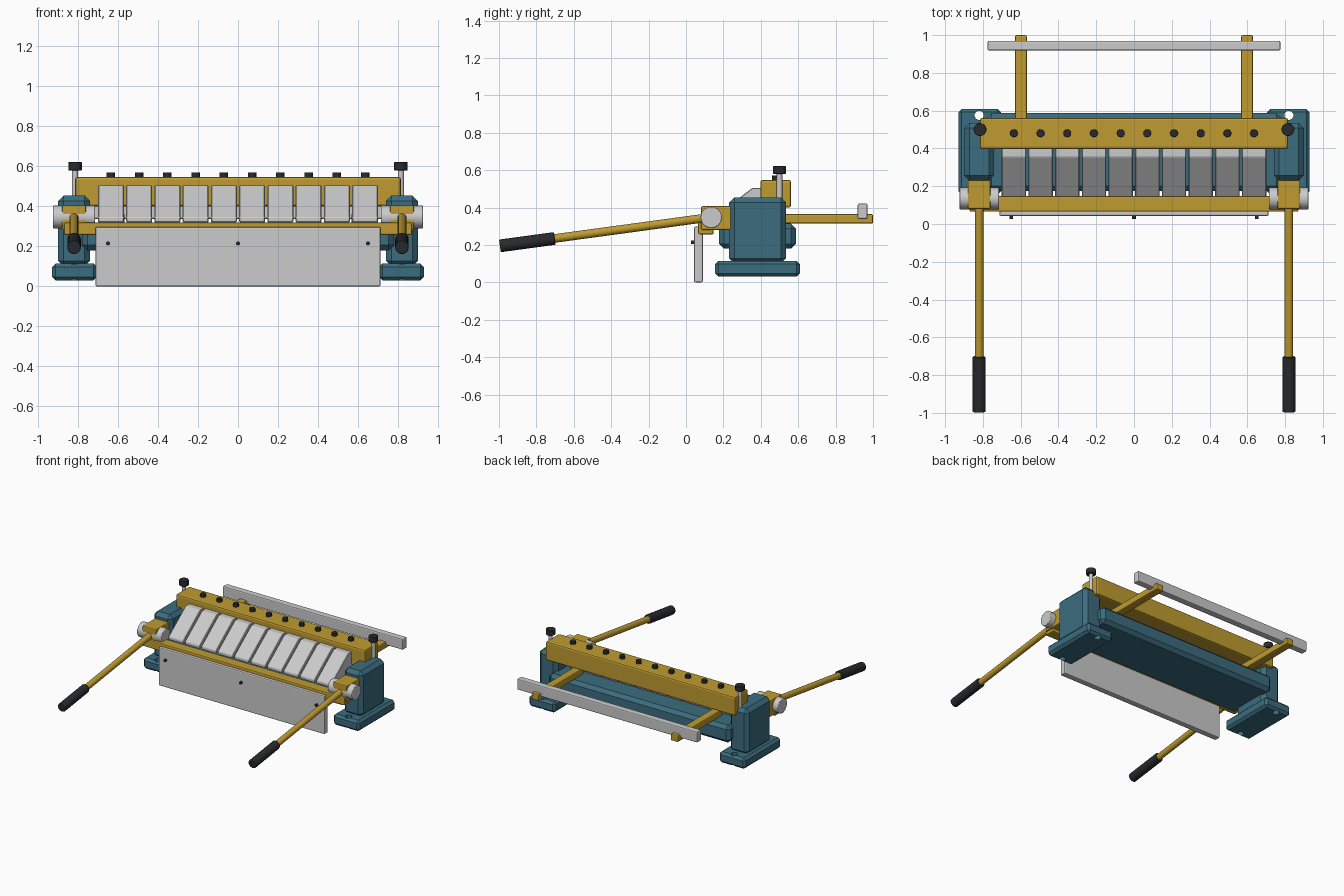
import bpy, bmesh
from mathutils import Vector

if "Cube" in bpy.data.objects:
    bpy.data.objects.remove(bpy.data.objects["Cube"])


def material(name, rgb):
    m = bpy.data.materials.new(name)
    m.diffuse_color = (*rgb, 1)
    m.use_nodes = True
    m.node_tree.nodes["Principled BSDF"].inputs["Base Color"].default_value = m.diffuse_color
    return m


TEAL = material("teal_paint", (0.045, 0.15, 0.21))
YELLOW = material("yellow_paint", (0.52, 0.33, 0.03))
BLACK = material("black_rubber", (0.022, 0.023, 0.027))


def finish(ob, mat=None, bevel=0, segments=2):
    if mat:
        ob.data.materials.append(mat)
    if bevel:
        b = ob.modifiers.new("bevel", 'BEVEL')
        b.width, b.segments, b.limit_method = bevel, segments, 'ANGLE'
    return ob


def mesh_object(name, bm):
    bmesh.ops.recalc_face_normals(bm, faces=bm.faces)
    me = bpy.data.meshes.new(name)
    bm.to_mesh(me)
    bm.free()
    ob = bpy.data.objects.new(name, me)
    bpy.context.collection.objects.link(ob)
    return ob


def box(name, x, y, z, mat=None, bevel=0.008, segments=2):
    """Box from (min, max) ranges on each axis."""
    bm = bmesh.new()
    bmesh.ops.create_cube(bm, size=1)
    for v in bm.verts:
        v.co = [r[0] if c < 0 else r[1] for c, r in zip(v.co, (x, y, z))]
    return finish(mesh_object(name, bm), mat, bevel, segments)


def rod(name, a, b, r, mat=None, bevel=0, sides=24):
    """Cylinder between two points."""
    a, b = Vector(a), Vector(b)
    d = b - a
    bpy.ops.mesh.primitive_cylinder_add(vertices=sides, radius=r, depth=d.length, location=(a + b) / 2,
                                        rotation=d.to_track_quat('Z', 'Y').to_euler())
    ob = bpy.context.object
    ob.name = name
    bpy.ops.object.shade_smooth_by_angle()
    return finish(ob, mat, bevel)


def span(s, a, b):
    """Range a..b measured outward on side s."""
    return tuple(sorted((s * a, s * b)))


def drill(ob, x, y, r):
    cutter = rod("hole_cutter", (x, y, -0.1), (x, y, 0.25), r)
    cutter.hide_render = True
    m = ob.modifiers.new("hole", 'BOOLEAN')
    m.operation, m.object, m.solver = 'DIFFERENCE', cutter, 'EXACT'
    bpy.context.view_layer.objects.active = ob
    for mod in [mod.name for mod in ob.modifiers]:
        bpy.ops.object.modifier_apply(modifier=mod)
    bpy.data.objects.remove(cutter)


# Everything repeated on the left and right end
for s, side in ((-1, "left"), (1, "right")):
    c = s * 0.82
    # bolt-down foot with two holes, and chamfered upright
    foot = box("foot_" + side, span(s, 0.705, 0.93), (0.155, 0.61), (0.03, 0.115), TEAL, 0.018, 1)
    for y in (0.19, 0.575):
        drill(foot, c, y, 0.024)
    box("upright_" + side, span(s, 0.74, 0.90), (0.23, 0.535), (0.10, 0.455), TEAL, 0.028, 1)
    # hinge block and pivot pin
    box("hinge_block_" + side, span(s, 0.76, 0.88), (0.08, 0.245), (0.28, 0.407), YELLOW)
    rod("hinge_pin_" + side, (s * 0.715, 0.135, 0.347), (s * 0.925, 0.135, 0.347), 0.057, None, 0.005, 32)
    # lever with grip
    pivot, tip = Vector((c, 0.11, 0.345)), Vector((c, -0.995, 0.195))
    rod("lever_" + side, pivot, pivot.lerp(tip, 0.95), 0.023, YELLOW)
    rod("grip_" + side, pivot.lerp(tip, 0.735), tip, 0.034, BLACK, 0.004)
    # clamp adjusting screw
    rod("clamp_screw_" + side, (s * 0.815, 0.5, 0.40), (s * 0.815, 0.5, 0.59), 0.015)
    rod("clamp_knob_" + side, (s * 0.815, 0.5, 0.58), (s * 0.815, 0.5, 0.622), 0.034, BLACK, 0.003)
    # back gauge arm
    box("gauge_arm_" + side, span(s, 0.567, 0.63), (0.45, 1.0), (0.314, 0.365), YELLOW)

# Bed, clamp beam, folding beam, apron and back gauge
box("bed_beam", (-0.78, 0.78), (0.176, 0.587), (0.18, 0.315), TEAL, 0.026, 1)
box("clamp_beam", (-0.815, 0.815), (0.397, 0.562), (0.40, 0.547), YELLOW, 0.012)
box("folding_beam", (-0.87, 0.87), (0.065, 0.148), (0.257, 0.32), YELLOW)
box("front_apron", (-0.713, 0.713), (0.043, 0.09), (0, 0.298))
box("gauge_fence", (-0.775, 0.775), (0.918, 0.97), (0.338, 0.422))

# Apron bolts
for i, x in enumerate((-0.65, 0, 0.65)):
    rod(f"apron_bolt_{i + 1}", (x, 0.05, 0.215), (x, 0.026, 0.215), 0.01, BLACK, 0, 12)

# Ten wedge fingers, each with its clamp screw
PROFILE = [(0.145, 0.32), (0.145, 0.345), (0.355, 0.505), (0.43, 0.505), (0.43, 0.32)]
for i in range(10):
    x = (i - 4.5) * 0.1413
    bm = bmesh.new()
    face = bm.faces.new([bm.verts.new((x - 0.0645, y, z)) for y, z in PROFILE])
    ext = bmesh.ops.extrude_face_region(bm, geom=[face])
    bmesh.ops.translate(bm, vec=(0.129, 0, 0), verts=[v for v in ext["geom"] if isinstance(v, bmesh.types.BMVert)])
    finish(mesh_object(f"finger_{i + 1}", bm), None, 0.004, 1)
    rod(f"finger_screw_{i + 1}", (x, 0.48, 0.53), (x, 0.48, 0.57), 0.021, BLACK, 0.002, 16)
